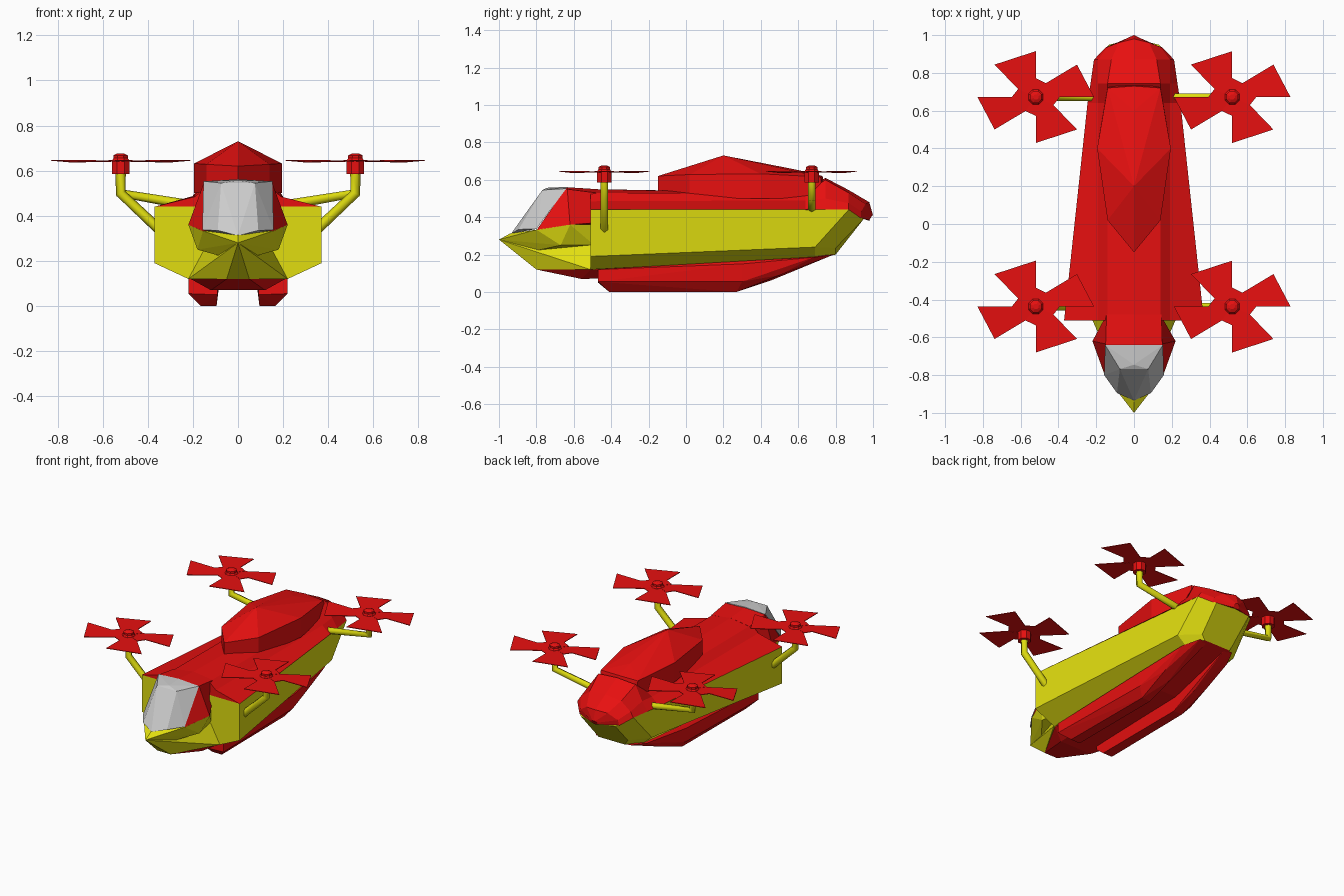
import bpy, bmesh
from math import cos, sin, radians

if "Cube" in bpy.data.objects:
    bpy.data.objects.remove(bpy.data.objects["Cube"])


def material(name, color):
    m = bpy.data.materials.new(name)
    m.diffuse_color = (*color, 1)
    m.use_nodes = True
    m.node_tree.nodes["Principled BSDF"].inputs["Base Color"].default_value = m.diffuse_color
    return m


RED = material("red_paint", (0.8, 0.005, 0.005))
YELLOW = material("yellow_paint", (0.75, 0.73, 0.005))


def finish(name, bm, mat):
    bmesh.ops.remove_doubles(bm, verts=bm.verts, dist=0.0005)
    bmesh.ops.recalc_face_normals(bm, faces=bm.faces)
    me = bpy.data.meshes.new(name)
    bm.to_mesh(me)
    bm.free()
    if mat:
        me.materials.append(mat)
    ob = bpy.data.objects.new(name, me)
    bpy.context.collection.objects.link(ob)
    return ob


def loft(name, rings, mat):
    """Skin half rings (top centre to bottom centre), mirrored across x = 0."""
    bm = bmesh.new()
    loops = []
    for r in rings:
        full = r + [(-x, y, z) for x, y, z in reversed(r[1:-1])]
        loops.append([bm.verts.new(p) for p in full])
    n = len(loops[0])
    for a, b in zip(loops, loops[1:]):
        for i in range(n):
            j = (i + 1) % n
            bm.faces.new((a[i], a[j], b[j], b[i]))
    bm.faces.new(loops[0])
    bm.faces.new(loops[-1])
    return finish(name, bm, mat)


def faceted(name, pts, mat, mirrored=True):
    """Convex faceted block through the points."""
    bm = bmesh.new()
    allp = set(pts) | ({(-x, y, z) for x, y, z in pts} if mirrored else set())
    for p in sorted(allp):
        bm.verts.new(p)
    res = bmesh.ops.convex_hull(bm, input=bm.verts)
    bmesh.ops.delete(bm, geom=[v for v in bm.verts if not v.link_faces], context='VERTS')
    bmesh.ops.dissolve_limit(bm, angle_limit=radians(2), verts=bm.verts, edges=bm.edges)
    return finish(name, bm, mat)


def ring(y, prof):
    return [(x, y, z) for x, z in prof]


# Yellow side hull
loft("hull", [
    ring(-.51, [(0, .44), (.37, .44), (.37, .19), (.22, .12), (0, .12)]),
    [(0, .87, .44), (.212, .87, .44), (.225, .69, .24), (.16, .69, .185), (0, .69, .185)],
    [(0, .98, .38), (.13, .95, .39), (.12, .80, .235), (.10, .80, .20), (0, .80, .20)],
], YELLOW)

# Red deck and tail
loft("deck", [
    ring(-.51, [(0, .55), (.14, .53), (.19, .485), (.37, .44), (0, .43)]),
    ring(.64, [(0, .53), (.14, .525), (.19, .49), (.246, .44), (0, .43)]),
    ring(.745, [(0, .61), (.14, .60), (.19, .50), (.23, .44), (0, .43)]),
    ring(.87, [(0, .545), (.12, .53), (.19, .475), (.212, .44), (0, .43)]),
    [(0, .98, .48), (.08, .96, .47), (.14, .937, .43), (.15, .935, .395), (0, .96, .39)],
    [(0, 1, .41), (.01, .996, .41), (.02, .99, .40), (.02, .98, .385), (0, .98, .38)],
], RED)

# Upper engine pod
plan = [(0, -.15), (.14, .02), (.195, .4), (.14, .73), (0, .76)]
faceted("engine_pod",
        [(x, y, .5) for x, y in plan] +
        [(0, -.15, .62), (.14, .02, .628), (.195, .4, .632), (.14, .72, .615),
         (0, .73, .62), (0, .2, .73), (0, .6, .652)], RED)

# Cockpit and neck
loft("cockpit", [
    [(0, -.645, .555), (.15, -.645, .55), (.155, -.80, .33), (0, -.80, .33)],
    [(0, -.635, .56), (.15, -.635, .55), (.22, -.62, .36), (0, -.62, .35)],
    ring(-.48, [(0, .55), (.145, .53), (.14, .37), (0, .35)]),
], RED)

# Grey canopy
faceted("canopy", [
    (0, -.64, .562), (.153, -.64, .553), (.158, -.80, .337), (.09, -.895, .335),
    (0, -.935, .312), (.075, -.768, .545), (0, -.745, .557)], None)

# Beak and chin
faceted("upper_beak", [
    (.22, -.62, .36), (.155, -.80, .333), (0, -.94, .313), (0, -1, .28),
    (.18, -.67, .25), (0, -.90, .20), (.14, -.49, .36), (.14, -.49, .25)], YELLOW)
faceted("lower_chin", [
    (0, -1, .28), (.05, -.80, .12), (.22, -.51, .12), (.15, -.51, .25),
    (0, -.51, .25)], YELLOW)

# Red belly
faceted("belly", [
    (.05, -.80, .12), (.21, -.51, .12), (.12, -.56, .07), (.12, .30, .085),
    (.16, .69, .185), (.10, .80, .20), (0, .5, .13)], RED)

# Skids
for side, s in (("left", -1), ("right", 1)):
    outline = [
        (.22, -.47, .12), (.22, -.47, .055), (.165, -.41, 0), (.095, -.41, 0),
        (.09, -.47, .05), (.09, -.47, .13), (.205, .30, .055), (.16, .27, 0),
        (.095, .27, 0), (.21, .30, .15), (.17, .50, .09), (.10, .45, .06),
        (.18, .68, .185), (.13, .79, .20), (.07, .79, .20)]
    faceted(side + "_skid", [(s * x, y, z) for x, y, z in outline], RED, mirrored=False)


# Bent rotor arms
def arm(name, path):
    cu = bpy.data.curves.new(name, 'CURVE')
    cu.dimensions = '3D'
    cu.bevel_depth = .023
    cu.bevel_resolution = 1
    cu.use_fill_caps = True
    sp = cu.splines.new('POLY')
    sp.points.add(len(path) - 1)
    for p, co in zip(sp.points, path):
        p.co = (*co, 1)
    cu.materials.append(YELLOW)
    ob = bpy.data.objects.new(name, cu)
    bpy.context.collection.objects.link(ob)


# Rotor: stepped octagonal hub and four flat pinwheel blades
def hub(name, x, y):
    bm = bmesh.new()
    prof = [(.042, .585), (.042, .645), (.034, .655), (.034, .668), (.015, .677)]
    loops = [[bm.verts.new((x + r * cos(radians(22.5 + 45 * k)),
                            y + r * sin(radians(22.5 + 45 * k)), z)) for k in range(8)]
             for r, z in prof]
    for a, b in zip(loops, loops[1:]):
        for i in range(8):
            j = (i + 1) % 8
            bm.faces.new((a[i], a[j], b[j], b[i]))
    bm.faces.new(loops[0])
    bm.faces.new(loops[-1])
    finish(name, bm, RED)


def blades(name, x, y):
    bm = bmesh.new()
    for q in range(4):
        pts = [(135, .243, .638), (90, .243, .646), (90, .10, .645), (60, .085, .643),
               (0, 0, .643), (150, .085, .641)]
        vs = []
        for a, r, z in pts:
            a = radians(a - 90 * q)
            vs.append((x + 1.27 * r * cos(a), y + r * sin(a), z))
        bot = [bm.verts.new((px, py, pz - .002)) for px, py, pz in vs]
        top = [bm.verts.new((px, py, pz + .002)) for px, py, pz in vs]
        bm.faces.new(top)
        bm.faces.new(bot[::-1])
        for i in range(6):
            j = (i + 1) % 6
            bm.faces.new((bot[i], bot[j], top[j], top[i]))
    finish(name, bm, RED)


for end, y, root in (("front", -.437, (.34, .33)), ("rear", .672, (.20, .445))):
    for side, s in (("left", -1), ("right", 1)):
        tag = f"{end}_{side}_"
        arm(tag + "arm", [(s * .52, y, .60), (s * .52, y, .50), (s * root[0], y, root[1])])
        hub(tag + "hub", s * .52, y)
        blades(tag + "blades", s * .52, y)
